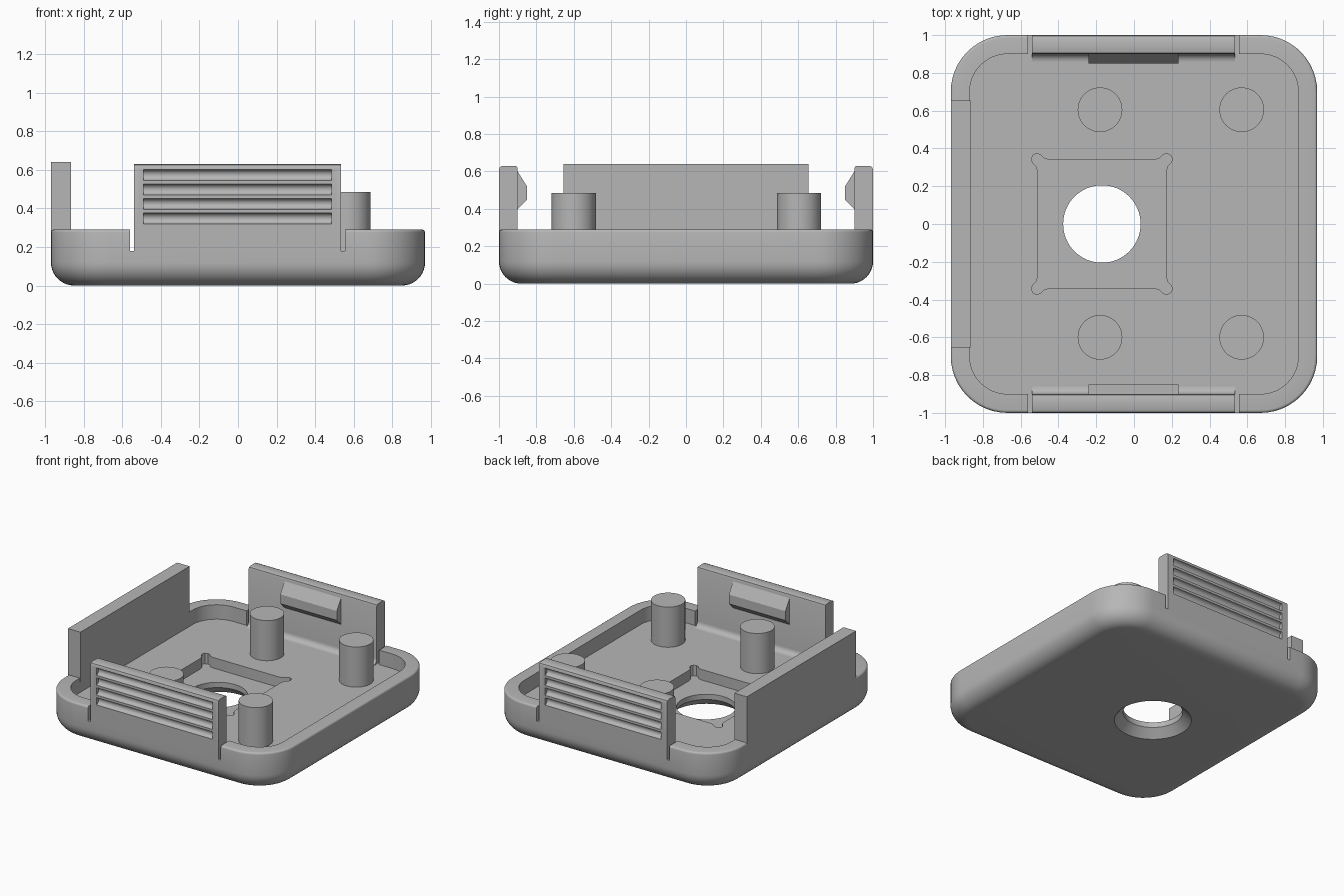
import bpy, bmesh, math
from mathutils import Vector

if "Cube" in bpy.data.objects:
    bpy.data.objects.remove(bpy.data.objects["Cube"])

FLOOR, RIM, WALL = 0.18, 0.29, 0.10
grey = bpy.data.materials.new("grey plastic")
grey.diffuse_color = (0.47, 0.47, 0.47, 1)
grey.use_nodes = True
grey.node_tree.nodes["Principled BSDF"].inputs["Base Color"].default_value = grey.diffuse_color


def finish(name, bm):
    bmesh.ops.recalc_face_normals(bm, faces=bm.faces)
    me = bpy.data.meshes.new(name)
    bm.to_mesh(me)
    bm.free()
    me.materials.append(grey)
    ob = bpy.data.objects.new(name, me)
    bpy.context.collection.objects.link(ob)
    return ob


def loft(name, rings):
    """Skin closed rings of equal point count and cap both ends."""
    bm = bmesh.new()
    loops = [[bm.verts.new(p) for p in ring] for ring in rings]
    n = len(loops[0])
    for a, b in zip(loops, loops[1:]):
        for i in range(n):
            j = (i + 1) % n
            bm.faces.new((a[i], a[j], b[j], b[i]))
    bm.faces.new(loops[0])
    bm.faces.new(loops[-1])
    return finish(name, bm)


def box(name, x0, x1, y0, y1, z0, z1):
    return loft(name, [[(x0, y0, z), (x1, y0, z), (x1, y1, z), (x0, y1, z)] for z in (z0, z1)])


def circle(cx, cy, r, z, n=64):
    return [(cx + r * math.cos(2 * math.pi * i / n), cy + r * math.sin(2 * math.pi * i / n), z)
            for i in range(n)]


def rounded_rect(inset, z, steps=12):
    r = 0.30 - inset
    pts = []
    for k, (sx, sy) in enumerate(((1, 1), (-1, 1), (-1, -1), (1, -1))):
        for i in range(steps + 1):
            a = (k + i / steps) * math.pi / 2
            pts.append((sx * 0.67 + r * math.cos(a), sy * 0.70 + r * math.sin(a), z))
    return pts


def extrude_x(name, profile, x0, x1):
    return loft(name, [[(x, y, z) for y, z in profile] for x in (x0, x1)])


def activate(ob):
    bpy.ops.object.select_all(action='DESELECT')
    ob.select_set(True)
    bpy.context.view_layer.objects.active = ob


def cut(ob, cutter):
    activate(ob)
    m = ob.modifiers.new("cut", 'BOOLEAN')
    m.object, m.operation, m.solver = cutter, 'DIFFERENCE', 'EXACT'
    bpy.ops.object.modifier_apply(modifier=m.name)
    bpy.data.objects.remove(cutter)


def smooth(ob):
    activate(ob)
    bpy.ops.object.shade_smooth_by_angle(angle=math.radians(30))


# Tray: filleted underside, softened rim, hollow inside
rings = []
for i in range(11):
    a = i / 10 * math.pi / 2
    rings.append(rounded_rect(0.12 * (1 - math.sin(a)), 0.12 * (1 - math.cos(a))))
for i in range(5):
    a = i / 4 * math.pi / 2
    rings.append(rounded_rect(0.015 * (1 - math.cos(a)), RIM - 0.015 + 0.015 * math.sin(a)))
rings += [rounded_rect(WALL, RIM), rounded_rect(WALL, FLOOR)]
tray = loft("tray", rings)

# Square pocket with relieved corners
half = [(.34, .28), (.347, .305), (.367, .325), (.373, .345), (.364, .364)]
corner = half + [(y, x) for x, y in reversed(half[:-1])]
outline = []
for k in range(4):
    for x, y in corner:
        for _ in range(k):
            x, y = -y, x
        outline.append((x - 0.17, y))
cut(tray, loft("pocket_cutter", [[(x, y, z) for x, y in outline] for z in (0.10, 0.25)]))

# Round hole, countersunk from below
cut(tray, loft("hole_cutter", [circle(-0.17, 0, r, z) for r, z in
                               ((0.275, -0.01), (0.205, 0.06), (0.205, 0.2))]))

# Openings in the wall for the clips and the side wall
for s in (-1, 1):
    cut(tray, box("clip_opening", -0.56, 0.555, *sorted((s * 0.8, s * 1.1)), FLOOR, 0.5))
cut(tray, box("side_opening", -1.1, -0.8, -0.655, 0.655, 0.26, 0.5))
smooth(tray)

# Tall side wall
box("side_wall", -0.97, -0.865, -0.655, 0.655, 0.26, 0.64)

# Spring clips with grip grooves and latches, front and back
for s, side in ((-1, "front"), (1, "back")):
    prof = [(1.0, FLOOR), (1.0, 0.61), (0.994, 0.624), (0.98, 0.63),
            (0.915, 0.63), (0.904, 0.626), (0.90, 0.615)]
    for i in range(7):  # fillet into the floor
        a = i / 6 * math.pi / 2
        prof.append((0.86 + 0.04 * math.cos(a), FLOOR + 0.04 - 0.04 * math.sin(a)))
    clip = extrude_x(side + "_clip", [(s * y, z) for y, z in prof], -0.54, 0.535)
    for k in range(4):
        zc = 0.573 - 0.075 * k
        groove = [(s + 0.028 * math.cos(t), zc + 0.028 * math.sin(t))
                  for t in (2 * math.pi * i / 20 for i in range(20))]
        cut(clip, extrude_x("groove_cutter", groove, -0.49, 0.485))
    smooth(clip)
    latch = [(0.91, 0.60), (0.90, 0.60), (0.85, 0.52), (0.85, 0.45), (0.90, 0.40), (0.91, 0.40)]
    extrude_x(side + "_latch", [(s * y, z) for y, z in latch], -0.24, 0.235)

# Support posts
for x, col in ((-0.18, "left"), (0.57, "right")):
    for y, row in ((-0.6, "front"), (0.605, "back")):
        smooth(loft(f"{row}_{col}_post", [circle(x, y, 0.118, z, 48) for z in (FLOOR - 0.02, 0.485)]))
